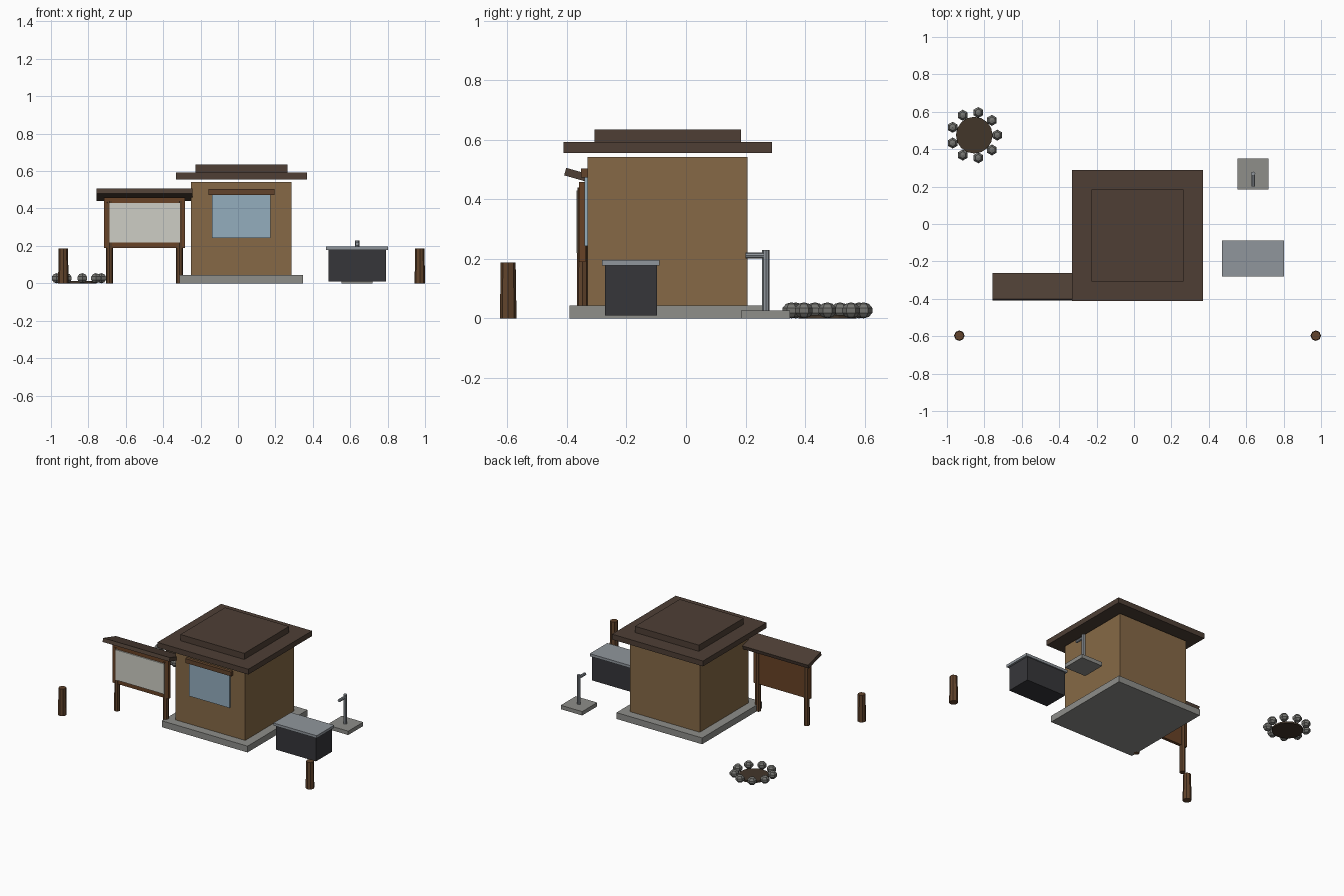
import bpy, math

if "Cube" in bpy.data.objects:
    bpy.data.objects.remove(bpy.data.objects["Cube"])


def material(name, r, g, b):
    m = bpy.data.materials.new(name)
    m.diffuse_color = [((c / 255 + 0.055) / 1.055) ** 2.4 for c in (r, g, b)] + [1]
    m.use_nodes = True
    m.node_tree.nodes["Principled BSDF"].inputs["Base Color"].default_value = m.diffuse_color
    return m


WALL = material("wall_tan", 134, 105, 70)
ROOF = material("roof_brown", 78, 63, 53)
WOOD = material("wood", 98, 68, 44)
BOARD = material("board_wood", 104, 66, 38)
CONCRETE = material("concrete", 142, 142, 138)
METAL = material("metal", 144, 150, 156)
DARK = material("dark_cabinet", 54, 54, 58)
GLASS = material("glass", 148, 174, 190)
PAPER = material("paper", 206, 206, 197)
STONE = material("stone", 116, 116, 112)
ASH = material("ash", 66, 54, 42)


def box(name, x, y, z, mat):
    """Box from (min, max) ranges."""
    loc = [(a + b) / 2 for a, b in (x, y, z)]
    bpy.ops.mesh.primitive_cube_add(size=1, location=loc)
    o = bpy.context.object
    o.name = name
    o.scale = [b - a for a, b in (x, y, z)]
    bpy.ops.object.transform_apply(location=False, rotation=False, scale=True)
    o.data.materials.append(mat)
    return o


def post(name, x, y, z, r1, r2, sides, mat):
    """Upright tapered post."""
    bpy.ops.mesh.primitive_cone_add(vertices=sides, radius1=r1, radius2=r2, depth=z[1] - z[0],
                                    location=(x, y, (z[0] + z[1]) / 2))
    o = bpy.context.object
    o.name = name
    o.data.materials.append(mat)
    return o


# Kiosk: concentric square layers
CX, CY = 0.018, -0.062


def layer(name, half, z, mat):
    box(name, (CX - half, CX + half), (CY - half, CY + half), z, mat)


layer("hut_foundation", 0.33, (0, 0.044), CONCRETE)
layer("hut_walls", 0.269, (0.044, 0.542), WALL)
layer("roof_lower", 0.35, (0.555, 0.592), ROOF)
layer("roof_upper", 0.246, (0.592, 0.635), ROOF)
box("service_window", (-0.138, 0.174), (-0.341, -0.329), (0.243, 0.475), GLASS)
box("window_header", (-0.158, 0.194), (-0.353, -0.329), (0.473, 0.503), WOOD)

# Notice board
for side, x in (("left", -0.687), ("right", -0.312)):
    post("notice_post_" + side, x, -0.347, (0, 0.44), 0.0195, 0.017, 8, WOOD)
box("notice_backboard", (-0.716, -0.283), (-0.359, -0.338), (0.19, 0.458), BOARD)
box("notice_panel", (-0.687, -0.311), (-0.367, -0.357), (0.219, 0.429), PAPER)
cap = box("notice_roof", (-0.756, -0.243), (-0.4085, -0.2635), (0.460, 0.486), ROOF)
cap.rotation_euler.x = -0.28

# Counter
box("counter_body", (0.483, 0.79), (-0.272, -0.097), (0.01, 0.18), DARK)
box("counter_top", (0.47, 0.803), (-0.282, -0.089), (0.178, 0.196), METAL)

# Water tap
box("tap_slab", (0.554, 0.719), (0.185, 0.35), (0, 0.027), CONCRETE)
post("tap_pipe", 0.637, 0.268, (0.027, 0.23), 0.012, 0.012, 8, METAL)
spout = post("tap_spout", 0.637, 0.233, (0.178, 0.244), 0.010, 0.010, 8, METAL)
spout.rotation_euler.x = math.pi / 2

# Entrance bollards
for side, x in (("left", -0.934), ("right", 0.972)):
    post("bollard_" + side, x, -0.597, (0, 0.187), 0.028, 0.025, 8, WOOD)

# Fire ring
FX, FY = -0.854, 0.475
post("fire_bed", FX, FY, (0, 0.012), 0.098, 0.098, 16, ASH)
for i in range(9):
    a = math.radians(40 * i)
    bpy.ops.mesh.primitive_uv_sphere_add(
        segments=6, ring_count=5, radius=0.031,
        location=(FX + 0.123 * math.cos(a), FY + 0.123 * math.sin(a), 0.027))
    s = bpy.context.object
    s.name = f"fire_stone_{i + 1}"
    s.scale.z = 0.87
    s.data.materials.append(STONE)
